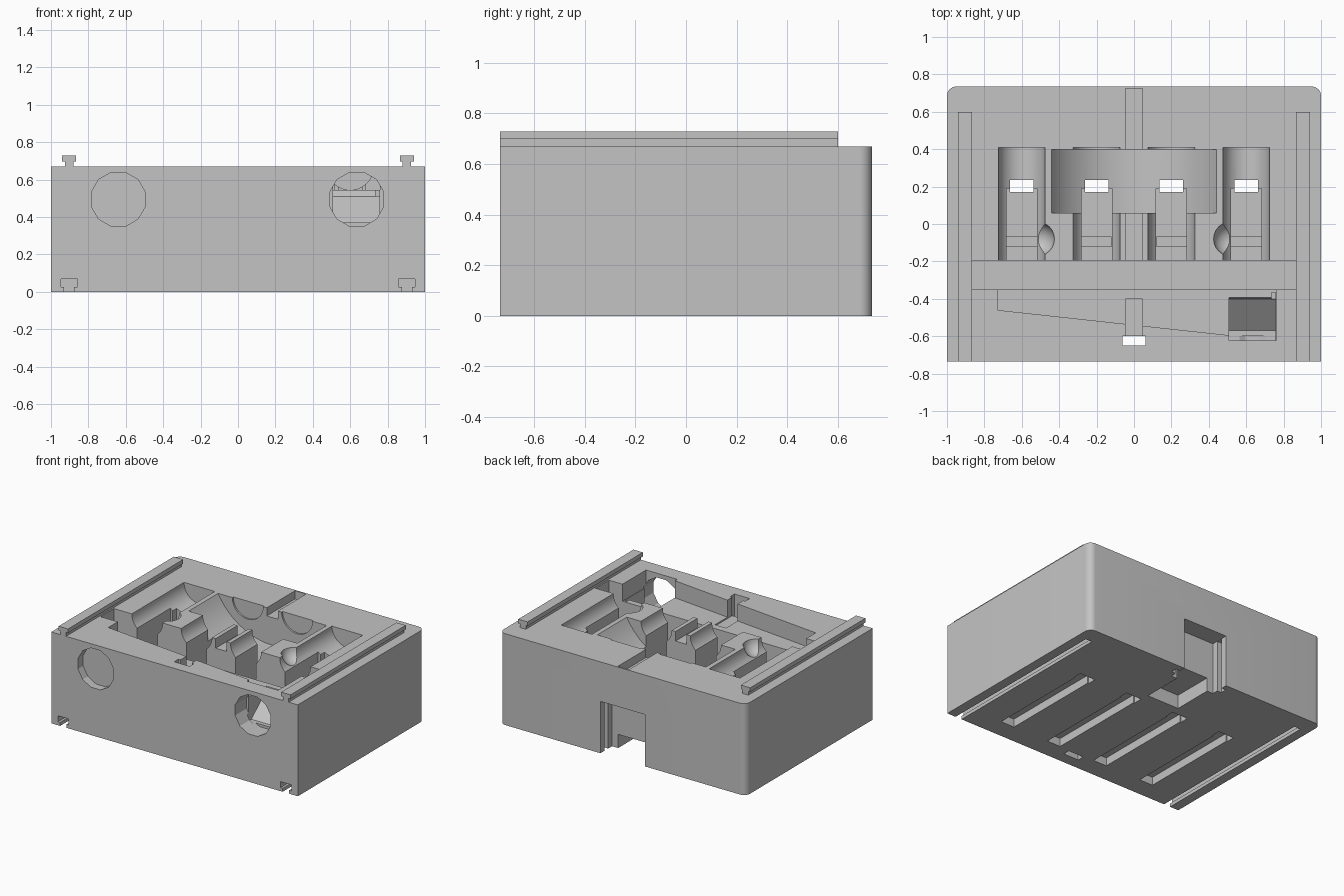
import bpy, bmesh, math
from mathutils import Matrix, Vector

if "Cube" in bpy.data.objects:
    bpy.data.objects.remove(bpy.data.objects["Cube"])

TOP = 0.67
HIGH = 0.9   # height that cutters reach above the block

grey = bpy.data.materials.new("mid_grey")
grey.diffuse_color = (0.55, 0.55, 0.55, 1)
grey.use_nodes = True
grey.node_tree.nodes["Principled BSDF"].inputs["Base Color"].default_value = grey.diffuse_color


def add_object(name, bm):
    bmesh.ops.recalc_face_normals(bm, faces=bm.faces)
    mesh = bpy.data.meshes.new(name)
    bm.to_mesh(mesh)
    bm.free()
    mesh.materials.append(grey)
    obj = bpy.data.objects.new(name, mesh)
    bpy.context.collection.objects.link(obj)
    return obj


def prism(name, points, axis, a, b):
    """Extrude an outline from a to b: (x,y) along z, (x,z) along y, (y,z) along x."""
    def place(p, t):
        return {'z': (p[0], p[1], t), 'y': (p[0], t, p[1]), 'x': (t, p[0], p[1])}[axis]
    bm = bmesh.new()
    lo = [bm.verts.new(place(p, a)) for p in points]
    hi = [bm.verts.new(place(p, b)) for p in points]
    bm.faces.new(lo)
    bm.faces.new(hi)
    n = len(points)
    for i in range(n):
        j = (i + 1) % n
        bm.faces.new((lo[i], lo[j], hi[j], hi[i]))
    return add_object(name, bm)


def box(name, x0, x1, y0, y1, z0, z1):
    return prism(name, [(x0, y0), (x1, y0), (x1, y1), (x0, y1)], 'z', z0, z1)


def disc(cx, cz, r, n, turn=0.0):
    return [(cx + r * math.cos(turn + 2 * math.pi * i / n),
             cz + r * math.sin(turn + 2 * math.pi * i / n)) for i in range(n)]


def tee(cx, z0, z1, z2, neck, head):
    """T outline: neck from z0 to z1, head from z1 to z2 (half widths)."""
    return [(cx - neck, z0), (cx + neck, z0), (cx + neck, z1), (cx + head, z1),
            (cx + head, z2), (cx - head, z2), (cx - head, z1), (cx - neck, z1)]


def trough(cx, r):
    """Half-round bottom with straight walls up through the top."""
    arc = [(cx + r * math.cos(math.pi + math.pi * i / 24),
            TOP + r * math.sin(math.pi + math.pi * i / 24)) for i in range(25)]
    return arc + [(cx + r, HIGH), (cx - r, HIGH)]


# Main block with rounded rear corners
R = 0.05
outline = [(-1, -0.735), (1, -0.735)]
for cx, start in ((1 - R, 0), (-1 + R, math.pi / 2)):
    for i in range(9):
        t = start + i * math.pi / 16
        outline.append((cx + R * math.cos(t), 0.735 - R + R * math.sin(t)))
body = prism("housing_block", outline, 'z', 0, TOP)


def cut(cutter):
    cutter.hide_render = True
    mod = body.modifiers.new("cut", 'BOOLEAN')
    mod.operation = 'DIFFERENCE'
    mod.solver = 'EXACT'
    mod.object = cutter
    bpy.context.view_layer.objects.active = body
    bpy.ops.object.modifier_apply(modifier=mod.name)
    bpy.data.objects.remove(cutter, do_unlink=True)


# Cross channel and tapered shelf in front of it
cut(box("cross_channel", -0.87, 0.87, -0.35, -0.195, 0.2, HIGH))
cut(prism("tapered_shelf", [(-0.73, -0.34), (-0.73, -0.46), (0.51, -0.595),
                            (0.76, -0.622), (0.76, -0.34)], 'z', 0.545, HIGH))

# Four round troughs, each with a deep slot, a through hole and an underside groove
for x in (-0.6, -0.2, 0.2, 0.6):
    cut(prism("trough", trough(x, 0.125), 'y', -0.21, 0.41))
    cut(box("deep_slot", x - 0.082, x + 0.082, -0.22, 0.19, 0.215, 0.85))
    cut(box("slot_step", x - 0.081, x + 0.081, -0.12, -0.07, 0.205, 0.4))
    cut(box("through_hole", x - 0.063, x + 0.063, 0.17, 0.236, -0.1, 0.8))
    cut(box("underside_groove", x - 0.055, x + 0.055, -0.59, 0.23, -0.11, 0.06))

# Wide curved recess in the middle
wide, rise = 0.5, 0.237
half = math.acos(rise / wide)
arc = [(wide * math.sin(-half + 2 * half * i / 32),
        TOP + rise - wide * math.cos(-half + 2 * half * i / 32)) for i in range(33)]
cut(prism("wide_recess", arc + [(0.441, 0.95), (-0.441, 0.95)], 'y', 0.058, 0.398))

# Hollows on the inner side of the outer troughs
for s in (-1, 1):
    bm = bmesh.new()
    bmesh.ops.create_uvsphere(bm, u_segments=24, v_segments=12, radius=0.092,
                              matrix=Matrix.Translation(Vector((s * 0.517, -0.08, TOP + 0.003))))
    cut(add_object("side_hollow", bm))

# Narrow shaft groove along the centre line, with a square hole at the front
cut(box("rear_shaft_groove", -0.045, 0.045, 0.3, 0.725, 0.61, 0.91))
cut(box("middle_shaft_groove", -0.045, 0.045, -0.25, 0.1, 0.6, 0.92))
cut(box("front_shaft_groove", -0.045, 0.045, -0.62, -0.4, 0.535, 0.93))
cut(box("front_hole", -0.062, 0.062, -0.65, -0.6, -0.12, 0.94))

# Round openings in the front: a blind one and one leading to a sloped pocket
cut(prism("blind_opening", disc(-0.64, 0.495, 0.149, 12, math.pi / 12), 'y', -0.8, -0.675))
cut(prism("round_opening", disc(0.635, 0.495, 0.149, 12, math.pi / 12), 'y', -0.81, -0.6))
cut(prism("sloped_pocket", [(-0.622, 0.37), (-0.57, 0.37), (-0.4, 0.51), (-0.39, 0.56),
                            (-0.39, 0.96), (-0.622, 0.96)], 'x', 0.507, 0.757))
cut(box("pocket_nick", 0.735, 0.757, -0.4, -0.365, 0.5, 0.97))

# T-shaped slots under the block, and the matching rails on top
for s in (-1, 1):
    cut(prism("lower_slot", tee(s * 0.903, -0.05, 0.025, 0.07, 0.026, 0.044), 'y', -0.8, 0.61))

# Rear notch with side grooves and the shallow pocket leading under the block
cut(box("rear_notch", -0.18, 0.18, 0.6, 0.8, -0.13, 0.38))
cut(box("notch_side_grooves", -0.215, 0.215, 0.645, 0.69, -0.14, 0.379))
cut(box("underside_pocket", -0.13, 0.13, 0.3, 0.65, -0.15, 0.1))

rails = [prism("top_rail", tee(s * 0.903, 0.66, 0.698, 0.728, 0.023, 0.038), 'y', -0.735, 0.6)
         for s in (-1, 1)]

# Smooth curved walls, keep edges sharp
for obj in [body] + rails:
    bpy.ops.object.select_all(action='DESELECT')
    obj.select_set(True)
    bpy.context.view_layer.objects.active = obj
    bpy.ops.object.shade_smooth_by_angle(angle=math.radians(25))
